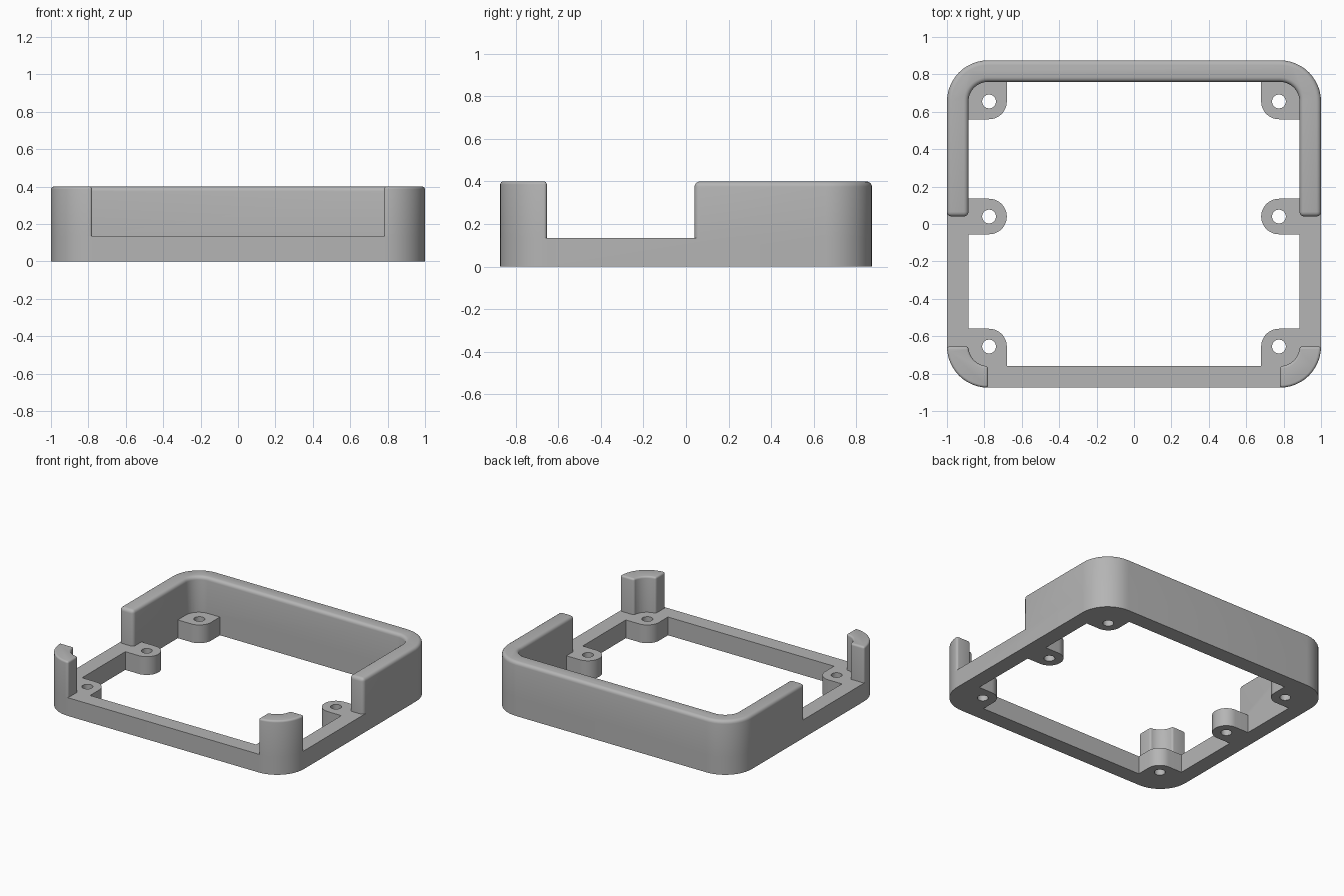
import bpy
import bmesh
from math import cos, sin, radians

if "Cube" in bpy.data.objects:
    bpy.data.objects.remove(bpy.data.objects["Cube"], do_unlink=True)

# Main dimensions
HX, HY = 1.0, 0.875          # outer half size
CX, CY = 0.78, 0.655         # centres of the rounded corners
R_OUT, R_IN = 0.22, 0.105    # corner radii
LEDGE, TOP = 0.135, 0.4      # heights of base ring and walls
BOSS_X, BOSS_R, HOLE_R = 0.775, 0.095, 0.037
MID_Y = 0.04                 # middle boss and end of the side walls
IX, IY = CX + R_IN, CY + R_IN

grey = bpy.data.materials.new("plain grey")
grey.use_nodes = True
grey.diffuse_color = (0.46, 0.46, 0.46, 1)
grey.node_tree.nodes["Principled BSDF"].inputs["Base Color"].default_value = grey.diffuse_color


def arc(x, y, r, start, end, steps=12):
    angles = [radians(start + (end - start) * i / steps) for i in range(steps + 1)]
    return [(x + r * cos(a), y + r * sin(a)) for a in angles]


def mirrored(half):
    """Close a right-hand outline with its mirror image."""
    return half + [(-x, y) for x, y in reversed(half)]


def finish(name, bm):
    bmesh.ops.recalc_face_normals(bm, faces=bm.faces)
    mesh = bpy.data.meshes.new(name)
    bm.to_mesh(mesh)
    bm.free()
    mesh.materials.append(grey)
    obj = bpy.data.objects.new(name, mesh)
    bpy.context.collection.objects.link(obj)
    return obj


def raise_faces(bm, height):
    res = bmesh.ops.extrude_face_region(bm, geom=bm.faces[:], use_keep_orig=True)
    verts = [g for g in res["geom"] if isinstance(g, bmesh.types.BMVert)]
    bmesh.ops.translate(bm, verts=verts, vec=(0, 0, height))


def plate(name, loops, height):
    """Flat plate from an outer outline and any number of openings."""
    bm = bmesh.new()
    for loop in loops:
        vs = [bm.verts.new((x, y, 0)) for x, y in loop]
        for a, b in zip(vs, vs[1:] + vs[:1]):
            bm.edges.new((a, b))
    bmesh.ops.triangle_fill(bm, edges=bm.edges[:], use_beauty=True, normal=(0, 0, 1))
    raise_faces(bm, height)
    return finish(name, bm)


def wall(name, outline):
    """Upright wall on the ledge with rounded top and end edges."""
    bm = bmesh.new()
    bm.faces.new([bm.verts.new((x, y, LEDGE)) for x, y in outline])
    raise_faces(bm, TOP - LEDGE)
    bmesh.ops.recalc_face_normals(bm, faces=bm.faces)
    rounded = [e for e in bm.edges
               if max(v.co.z for v in e.verts) > TOP - 0.01 and e.calc_face_angle(0) > 1]
    bmesh.ops.bevel(bm, geom=rounded, offset=0.025, offset_type='OFFSET',
                    segments=4, profile=0.5, affect='EDGES', clamp_overlap=True)
    return finish(name, bm)


# Base ring with six screw bosses
outer = mirrored(arc(CX, -CY, R_OUT, -90, 0) + arc(CX, CY, R_OUT, 0, 90))
inner = mirrored(
    [(BOSS_X - BOSS_R, -IY)]
    + arc(BOSS_X, -CY, BOSS_R, 180, 90) + [(IX, BOSS_R - CY)]
    + [(IX, MID_Y - BOSS_R)] + arc(BOSS_X, MID_Y, BOSS_R, 270, 90, 24) + [(IX, MID_Y + BOSS_R)]
    + [(IX, CY - BOSS_R)] + arc(BOSS_X, CY, BOSS_R, 270, 180)
    + [(BOSS_X - BOSS_R, IY)])
holes = [arc(side * BOSS_X, y, HOLE_R, 0, 360, 24)[:-1]
         for side in (-1, 1) for y in (-CY, MID_Y, CY)]
frame = plate("frame", [outer, inner] + holes, LEDGE)

# Back wall wrapping round both sides
back = ([(HX, MID_Y)] + arc(CX, CY, R_OUT, 0, 90) + arc(-CX, CY, R_OUT, 90, 180)
        + [(-HX, MID_Y), (-IX, MID_Y)]
        + arc(-CX, CY, R_IN, 180, 90) + arc(CX, CY, R_IN, 90, 0) + [(IX, MID_Y)])
parts = [wall("back_wall", back)]

# Front corner posts
for name, side in (("left_post", 1), ("right_post", -1)):
    post = arc(CX, -CY, R_OUT, -90, 0) + arc(CX, -CY, R_IN, 0, -90)
    parts.append(wall(name, [(side * x, y) for x, y in post]))

# Fuse walls and posts with the base
bpy.context.view_layer.objects.active = frame
for part in parts:
    mod = frame.modifiers.new("join", 'BOOLEAN')
    mod.operation, mod.solver, mod.object = 'UNION', 'EXACT', part
    bpy.ops.object.modifier_apply(modifier=mod.name)
    bpy.data.objects.remove(part, do_unlink=True)

bpy.ops.object.select_all(action='DESELECT')
frame.select_set(True)
bpy.ops.object.shade_smooth_by_angle(angle=radians(35))
